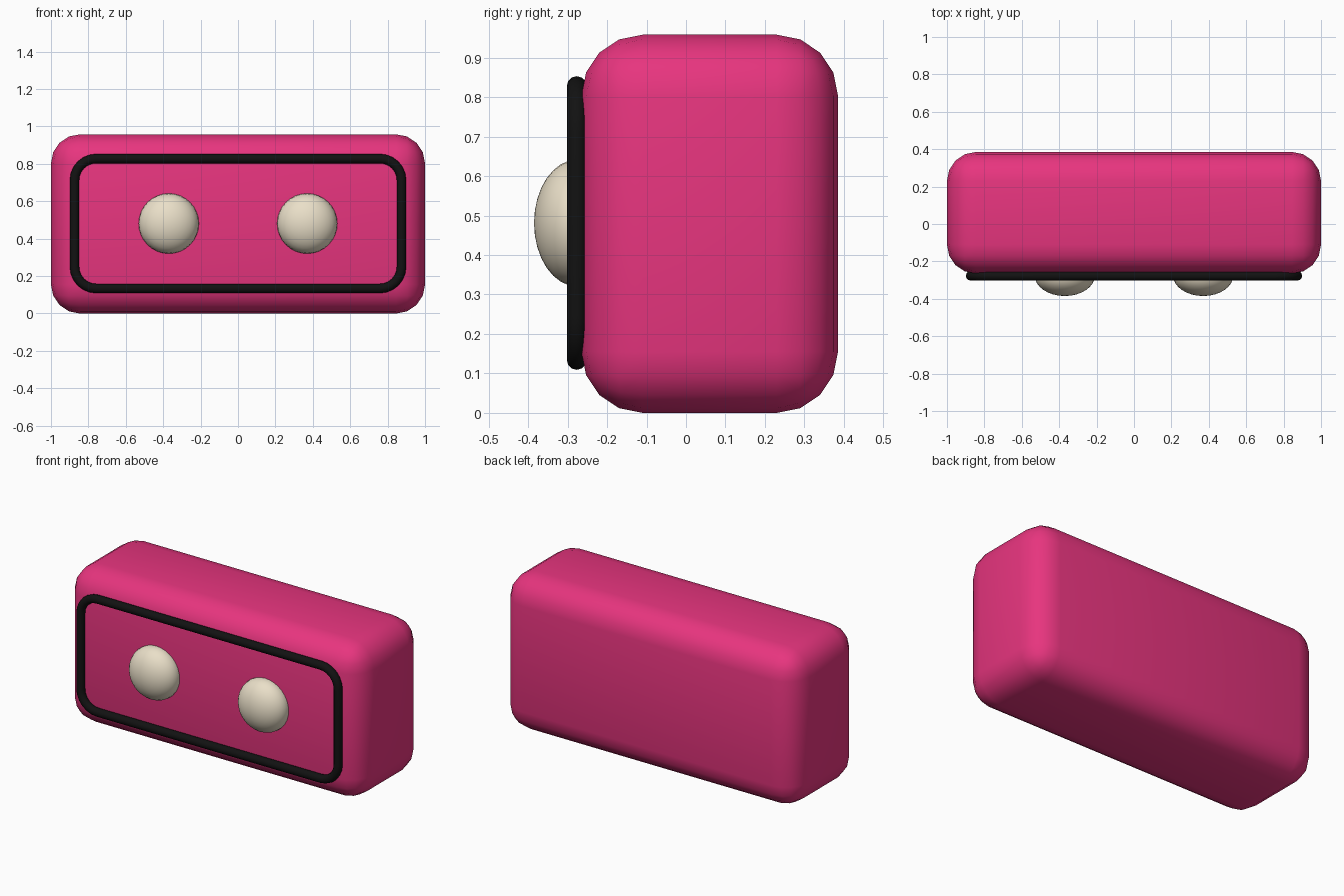
import bpy, math

if "Cube" in bpy.data.objects:
    bpy.data.objects.remove(bpy.data.objects["Cube"])


def material(name, rgb):
    m = bpy.data.materials.new(name)
    m.diffuse_color = (*rgb, 1)
    m.use_nodes = True
    m.node_tree.nodes["Principled BSDF"].inputs["Base Color"].default_value = m.diffuse_color
    return m


pink = material("pink", (0.80, 0.035, 0.21))
black = material("black", (0.006, 0.006, 0.006))
cream = material("cream", (0.82, 0.74, 0.58))


def finish(name, mat):
    ob = bpy.context.object
    ob.name = name
    ob.data.materials.append(mat)
    bpy.ops.object.shade_smooth_by_angle(angle=math.radians(40))
    return ob


# Rounded body block
bpy.ops.mesh.primitive_cube_add(size=1, location=(0, 0.06, 0.479))
body = bpy.context.object
body.scale = (2, 0.65, 0.958)
bpy.ops.object.transform_apply(location=False, rotation=False, scale=True)
bevel = body.modifiers.new("rounding", 'BEVEL')
bevel.width = 0.155
bevel.segments = 4
bpy.ops.object.modifier_apply(modifier=bevel.name)
finish("body", pink)

# Round tube trim following a rounded rectangle on the front face
hx, hz, r, steps = 0.874, 0.347, 0.115, 6
points = []
for k, (sx, sz) in enumerate([(1, 1), (-1, 1), (-1, -1), (1, -1)]):
    for i in range(steps + 1):
        a = math.pi / 2 * (k + i / steps)
        points.append((sx * (hx - r) + r * math.cos(a), 0,
                       sz * (hz - r) + r * math.sin(a)))
curve = bpy.data.curves.new("front_trim", 'CURVE')
curve.dimensions = '3D'
curve.bevel_depth = 0.025
curve.bevel_resolution = 4
spline = curve.splines.new('POLY')
spline.points.add(len(points) - 1)
for p, co in zip(spline.points, points):
    p.co = (*co, 1)
spline.use_cyclic_u = True
trim = bpy.data.objects.new("front_trim", curve)
bpy.context.collection.objects.link(trim)
trim.location = (0, -0.277, 0.481)
bpy.ops.object.select_all(action='DESELECT')
trim.select_set(True)
bpy.context.view_layer.objects.active = trim
bpy.ops.object.convert(target='MESH')
finish("front_trim", black)

# Pair of flattened domes
for side, x in (("left", -0.37), ("right", 0.37)):
    bpy.ops.mesh.primitive_uv_sphere_add(segments=32, ring_count=16, radius=1,
                                         location=(x, -0.275, 0.481),
                                         rotation=(math.pi / 2, 0, 0))
    bpy.context.object.scale = (0.161, 0.161, 0.11)
    bpy.ops.object.transform_apply(location=False, rotation=True, scale=True)
    finish("dome_" + side, cream)
